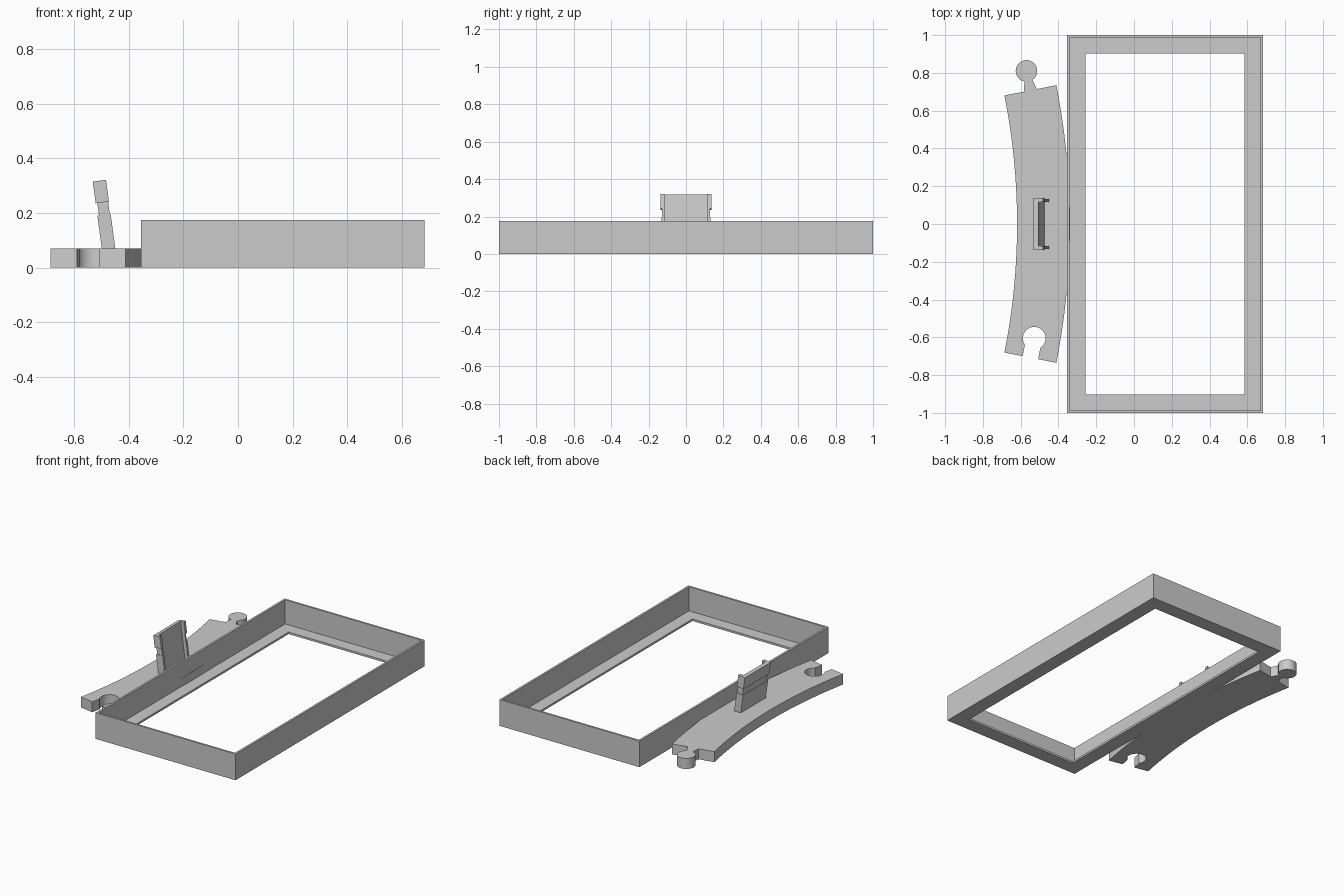
import bpy, bmesh, math
from mathutils import Matrix, Vector

cube = bpy.data.objects.get("Cube")
if cube:
    bpy.data.objects.remove(cube, do_unlink=True)

grey = bpy.data.materials.new("light grey")
grey.use_nodes = True
grey.diffuse_color = (0.6, 0.6, 0.6, 1)
grey.node_tree.nodes["Principled BSDF"].inputs["Base Color"].default_value = (0.6, 0.6, 0.6, 1)


def finish(name, bm, smooth=False):
    bmesh.ops.recalc_face_normals(bm, faces=bm.faces)
    mesh = bpy.data.meshes.new(name)
    bm.to_mesh(mesh)
    bm.free()
    mesh.materials.append(grey)
    obj = bpy.data.objects.new(name, mesh)
    bpy.context.collection.objects.link(obj)
    if smooth:
        bpy.ops.object.select_all(action="DESELECT")
        obj.select_set(True)
        bpy.context.view_layer.objects.active = obj
        bpy.ops.object.shade_smooth_by_angle(angle=math.radians(30))
    return obj


# Tray frame: L-shaped section (inset, height) swept round a rectangle
X0, X1, Y1 = -0.355, 0.682, 1.0
WALL, LIP, TALL = 0.0135, 0.097, 0.175
section = [(0, 0), (0, TALL), (WALL, TALL), (WALL, WALL), (LIP, WALL), (LIP, 0)]
bm = bmesh.new()
rings = []
for d, z in section:
    corners = [(X0 + d, d - Y1), (X1 - d, d - Y1), (X1 - d, Y1 - d), (X0 + d, Y1 - d)]
    rings.append([bm.verts.new((x, y, z)) for x, y in corners])
for i, ring in enumerate(rings):
    after = rings[(i + 1) % len(rings)]
    for k in range(4):
        n = (k + 1) % 4
        bm.faces.new((ring[k], ring[n], after[n], after[k]))
finish("tray_frame", bm)

# Curved track plate: arc with a knob at one end and a socket at the other
CX, RADIUS, HALF, END = -4.106, 3.627, 0.14, math.radians(11.25)
THICK, REACH = 0.07, 0.105


def at(theta, across, along=0.0):
    r = RADIUS + across
    c, s = math.cos(theta), math.sin(theta)
    return (CX + r * c - along * s, r * s + along * c)


def arc(theta, r, start, stop, n=40):
    angles = [math.radians(start + (stop - start) * i / n) for i in range(n + 1)]
    return [at(theta, r * math.cos(p), REACH + r * math.sin(p)) for p in angles]


N = 40
sweep = [END * (2 * i / N - 1) for i in range(N + 1)]
outline = [at(t, HALF) for t in sweep]
outline += [at(END, 0.035)] + arc(END, 0.057, -68, 248) + [at(END, -0.035)]
outline += [at(t, -HALF) for t in reversed(sweep)]
outline += [at(-END, -0.042)] + arc(-END, 0.06, 226, -46) + [at(-END, 0.042)]
bm = bmesh.new()
base = bm.faces.new([bm.verts.new((x, y, 0)) for x, y in outline])
top = bmesh.ops.extrude_face_region(bm, geom=[base], use_keep_orig=True)
bmesh.ops.translate(bm, vec=(0, 0, THICK),
                    verts=[v for v in top["geom"] if isinstance(v, bmesh.types.BMVert)])
finish("curved_track", bm, smooth=True)

# Leaning upright: three stacked C-shaped blocks, the middle one slimmer
lean = Matrix.Translation((-0.449, 0, THICK)) @ Matrix.Rotation(math.radians(-7.7), 4, "Y")
PANEL = -0.024   # front face of the panel between the side arms
ARM_IN = 0.116


def box(bm, low, high):
    low, high = Vector(low), Vector(high)
    size = high - low
    place = Matrix.Translation((low + high) / 2) @ Matrix.Diagonal((*size, 1))
    bmesh.ops.create_cube(bm, size=1, matrix=lean @ place)


def c_block(name, bottom, top, back, front, half):
    bm = bmesh.new()
    pts = [(back, -half), (front, -half), (front, -ARM_IN), (PANEL, -ARM_IN),
           (PANEL, ARM_IN), (front, ARM_IN), (front, half), (back, half)]
    low = [bm.verts.new(lean @ Vector((x, y, bottom))) for x, y in pts]
    high = [bm.verts.new(lean @ Vector((x, y, top))) for x, y in pts]
    bm.faces.new(low)
    bm.faces.new(high)
    for i in range(len(pts)):
        n = (i + 1) % len(pts)
        bm.faces.new((low[i], low[n], high[n], high[i]))
    finish(name, bm)


c_block("upright_lower", -0.012, 0.128, -0.049, 0.0, 0.132)
c_block("upright_neck", 0.128, 0.174, -0.043, -0.003, 0.128)
c_block("upright_upper", 0.174, 0.254, -0.049, 0.0, 0.137)
